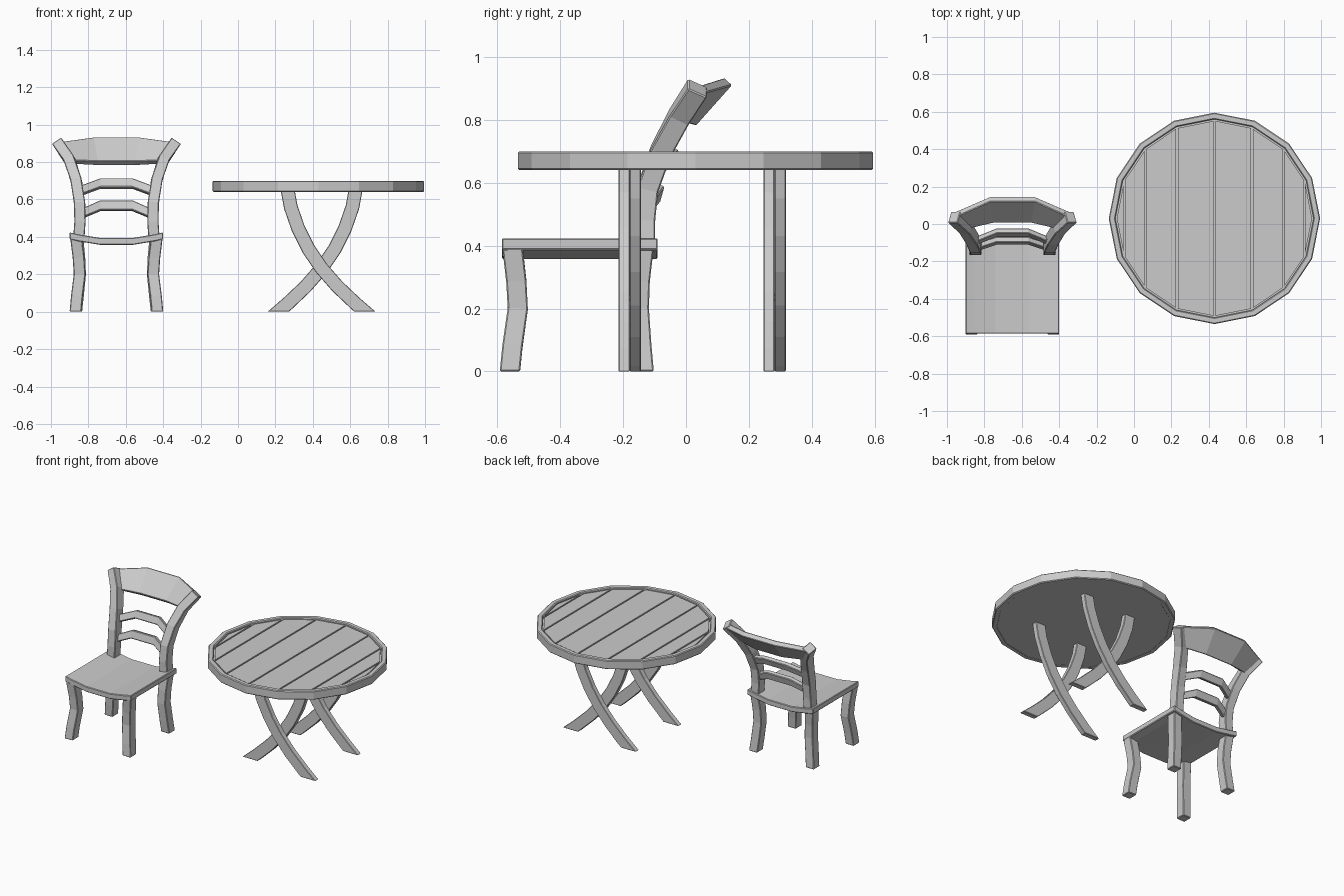
import bpy, bmesh, math
from mathutils import Vector

if "Cube" in bpy.data.objects:
    bpy.data.objects.remove(bpy.data.objects["Cube"])

CHAIR = (-0.65, 0, 0)
TABLE = (0.43, 0.03, 0)


def finish(name, bm, loc, bevel=0.004, mirror=False):
    bmesh.ops.recalc_face_normals(bm, faces=bm.faces)
    me = bpy.data.meshes.new(name)
    bm.to_mesh(me)
    bm.free()
    ob = bpy.data.objects.new(name, me)
    ob.location = loc
    bpy.context.collection.objects.link(ob)
    if mirror:
        m = ob.modifiers.new("Mirror", 'MIRROR')
        m.use_mirror_merge = False
    if bevel:
        b = ob.modifiers.new("Bevel", 'BEVEL')
        b.width = bevel
        b.segments = 1
        b.limit_method = 'ANGLE'
        b.angle_limit = math.radians(45)
    return ob


def cut(bm, co, no):
    # remove everything on the +normal side and cap the hole
    geom = bm.verts[:] + bm.edges[:] + bm.faces[:]
    r = bmesh.ops.bisect_plane(bm, geom=geom, plane_co=co, plane_no=no, clear_outer=True)
    edges = [e for e in r['geom_cut'] if isinstance(e, bmesh.types.BMEdge)]
    if edges:
        bmesh.ops.holes_fill(bm, edges=edges, sides=0)


def loft(rings):
    bm = bmesh.new()
    vs = [[bm.verts.new(p) for p in r] for r in rings]
    n = len(rings[0])
    for a, b in zip(vs, vs[1:]):
        for i in range(n):
            j = (i + 1) % n
            bm.faces.new((a[i], a[j], b[j], b[i]))
    bm.faces.new(vs[0])
    bm.faces.new(vs[-1][::-1])
    bmesh.ops.recalc_face_normals(bm, faces=bm.faces)
    return bm


def beam(path, hw, hd):
    # rectangular bar swept along a path; hd is measured along y
    pts = [Vector(p) for p in path]
    rings = []
    for i, p in enumerate(pts):
        t = (pts[min(i + 1, len(pts) - 1)] - pts[max(i - 1, 0)]).normalized()
        b = Vector((0, 1, 0))
        b = (b - t * b.dot(t)).normalized()
        a = t.cross(b)
        rings.append([p + a * hw * s + b * hd * q
                      for s, q in ((-1, -1), (1, -1), (1, 1), (-1, 1))])
    return loft(rings)


def rail(name, half, th):
    # stations: x/y/z of the lower front edge, x/y/z of the upper front edge
    full = half + [(-a, b, c, -d, e, f) for a, b, c, d, e, f in reversed(half)]
    rings = []
    for xb, yb, zb, xt, yt, zt in full:
        lo, hi = Vector((xb, yb, zb)), Vector((xt, yt, zt))
        n = Vector((0, zt - zb, yb - yt)).normalized() * th
        rings.append([lo, hi, hi + n, lo + n])
    finish(name, loft(rings), CHAIR)


# Chair seat, dished across its width
rings = []
for x, z in ((-0.25, 0.424), (-0.2, 0.413), (-0.09, 0.395),
             (0.09, 0.395), (0.2, 0.413), (0.25, 0.424)):
    rings.append([(x, -0.586, z - 0.037), (x, -0.09, z - 0.037), (x, -0.09, z), (x, -0.586, z)])
finish("seat", loft(rings), CHAIR)

# Chair legs, bowed inwards
legs = {
    "front_legs": [(-0.222, -0.563, -0.03), (-0.212, -0.552, 0.08), (-0.197, -0.535, 0.2),
                   (-0.203, -0.54, 0.29), (-0.216, -0.552, 0.395)],
    "back_legs": [(-0.218, -0.132, -0.03), (-0.206, -0.142, 0.08), (-0.194, -0.15, 0.2),
                  (-0.198, -0.147, 0.29), (-0.208, -0.135, 0.395)],
}
for name, path in legs.items():
    bm = beam(path, 0.031, 0.032)
    cut(bm, (0, 0, 0), (0, 0, -1))
    finish(name, bm, CHAIR, mirror=True)

# Back posts, flaring outwards and backwards
finish("back_posts", beam([(-0.202, -0.132, 0.38), (-0.195, -0.132, 0.48), (-0.197, -0.122, 0.58),
                           (-0.215, -0.08, 0.70), (-0.25, -0.022, 0.81), (-0.312, 0.037, 0.902)],
                          0.03, 0.034), CHAIR, mirror=True)

# Crest rail and two arched slats
rail("crest_rail", [(-0.25, -0.03, 0.81, -0.305, 0.037, 0.908),
                    (-0.10, 0.005, 0.805, -0.12, 0.12, 0.934)], 0.035)
rail("upper_slat", [(-0.2, -0.117, 0.625, -0.2, -0.097, 0.672),
                    (-0.085, -0.07, 0.667, -0.085, -0.05, 0.715)], 0.03)
rail("lower_slat", [(-0.19, -0.147, 0.502, -0.19, -0.132, 0.55),
                    (-0.085, -0.112, 0.545, -0.085, -0.097, 0.597)], 0.03)

# Table rim
N = 16
bm = bmesh.new()
profile = [(0.53, 0.64), (0.565, 0.64), (0.565, 0.70), (0.53, 0.70)]
loops = [[bm.verts.new((r * math.cos(2 * math.pi * k / N), r * math.sin(2 * math.pi * k / N), z))
          for r, z in profile] for k in range(N)]
for k in range(N):
    a, b = loops[k], loops[(k + 1) % N]
    for i in range(4):
        j = (i + 1) % 4
        bm.faces.new((a[i], b[i], b[j], a[j]))
finish("table_rim", bm, TABLE, 0.005)


def disc(r, z0, z1):
    bm = loft([[(r * math.cos(2 * math.pi * k / N), r * math.sin(2 * math.pi * k / N), z)
                for k in range(N)] for z in (z0, z1)])
    return bm


# Table underside panel and top planks
finish("table_base", disc(0.534, 0.641, 0.672), TABLE, 0)
edges = [-0.6, -0.48, -0.37, -0.2, 0, 0.2, 0.37, 0.48, 0.6]
for i, (a, b) in enumerate(zip(edges, edges[1:])):
    bm = disc(0.522, 0.668, 0.692)
    cut(bm, (a + 0.005, 0, 0), (-1, 0, 0))
    cut(bm, (b - 0.005, 0, 0), (1, 0, 0))
    finish("table_plank_%d" % (i + 1), bm, TABLE, 0)

# Crossed table legs: two pairs, each leg beside its mirrored partner
curve = [(-0.183, 0.66), (-0.165, 0.56), (-0.125, 0.445), (-0.07, 0.335),
         (0.0, 0.232), (0.085, 0.135), (0.18, 0.045), (0.29, -0.05)]
for pair, y in (("front", -0.179), ("back", 0.282)):
    for side, s in (("a", 1), ("b", -1)):
        bm = beam([(s * x, 0, z) for x, z in curve], 0.037, 0.018)
        cut(bm, (0, 0, 0), (0, 0, -1))
        finish("table_leg_%s_%s" % (pair, side), bm, (0.447, y - s * 0.018, 0), 0.003)
